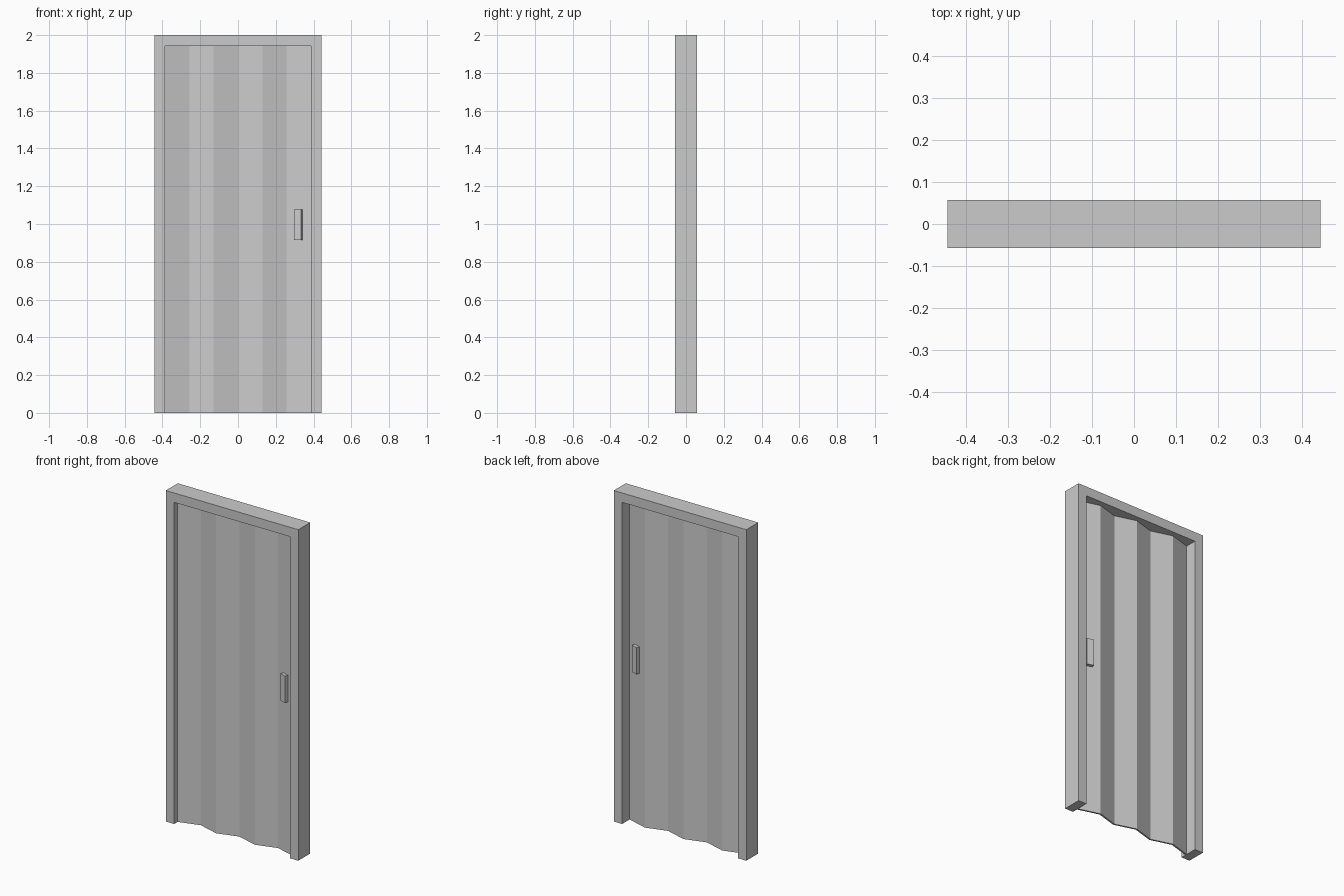
import bpy, bmesh, math

if "Cube" in bpy.data.objects:
    bpy.data.objects.remove(bpy.data.objects["Cube"])

W, D, H = 0.443, 0.057, 2.0      # half width, half depth, height of the frame
INNER, TOP = 0.387, 1.943        # half width and height of the opening
FOLDS, AMP, HALF_T = 6, 0.019, 0.005

grey = bpy.data.materials.new("light grey")
grey.diffuse_color = (0.6, 0.6, 0.6, 1)
grey.use_nodes = True
grey.node_tree.nodes["Principled BSDF"].inputs["Base Color"].default_value = grey.diffuse_color


def extrude_profile(name, points, vector):
    """Flat outline pushed along a vector to make a closed solid."""
    bm = bmesh.new()
    face = bm.faces.new([bm.verts.new(p) for p in points])
    result = bmesh.ops.extrude_face_region(bm, geom=[face])
    moved = [g for g in result["geom"] if isinstance(g, bmesh.types.BMVert)]
    bmesh.ops.translate(bm, verts=moved, vec=vector)
    bmesh.ops.recalc_face_normals(bm, faces=bm.faces)
    mesh = bpy.data.meshes.new(name)
    bm.to_mesh(mesh)
    bm.free()
    mesh.materials.append(grey)
    obj = bpy.data.objects.new(name, mesh)
    bpy.context.collection.objects.link(obj)
    return obj


# Door frame: one upside-down U outline
frame = [(-W, 0), (-W, H), (W, H), (W, 0),
         (INNER, 0), (INNER, TOP), (-INNER, TOP), (-INNER, 0)]
extrude_profile("door_frame", [(x, -D, z) for x, z in frame], (0, 2 * D, 0))

# Folding panel: zigzag strip, starting at the front on the left
step = 2 * INNER / FOLDS
zigzag = [(-INNER + i * step, AMP if i % 2 else -AMP) for i in range(FOLDS + 1)]
outline = [(x, y - HALF_T, 0) for x, y in zigzag]
outline += [(x, y + HALF_T, 0) for x, y in reversed(zigzag)]
extrude_profile("folding_panel", outline, (0, 0, TOP))

# Handles: front and back, square to the last leaf
angle = -math.atan2(2 * AMP, step)
for name, side in (("front_handle", -1), ("back_handle", 1)):
    block = [(-0.02, side * 0.003), (0.02, side * 0.003),
             (0.02, side * 0.025), (-0.02, side * 0.025)]
    handle = extrude_profile(name, [(x, y, 0) for x, y in block], (0, 0, 0.162))
    handle.location = (INNER - step / 2, 0, 0.914)
    handle.rotation_euler.z = angle
